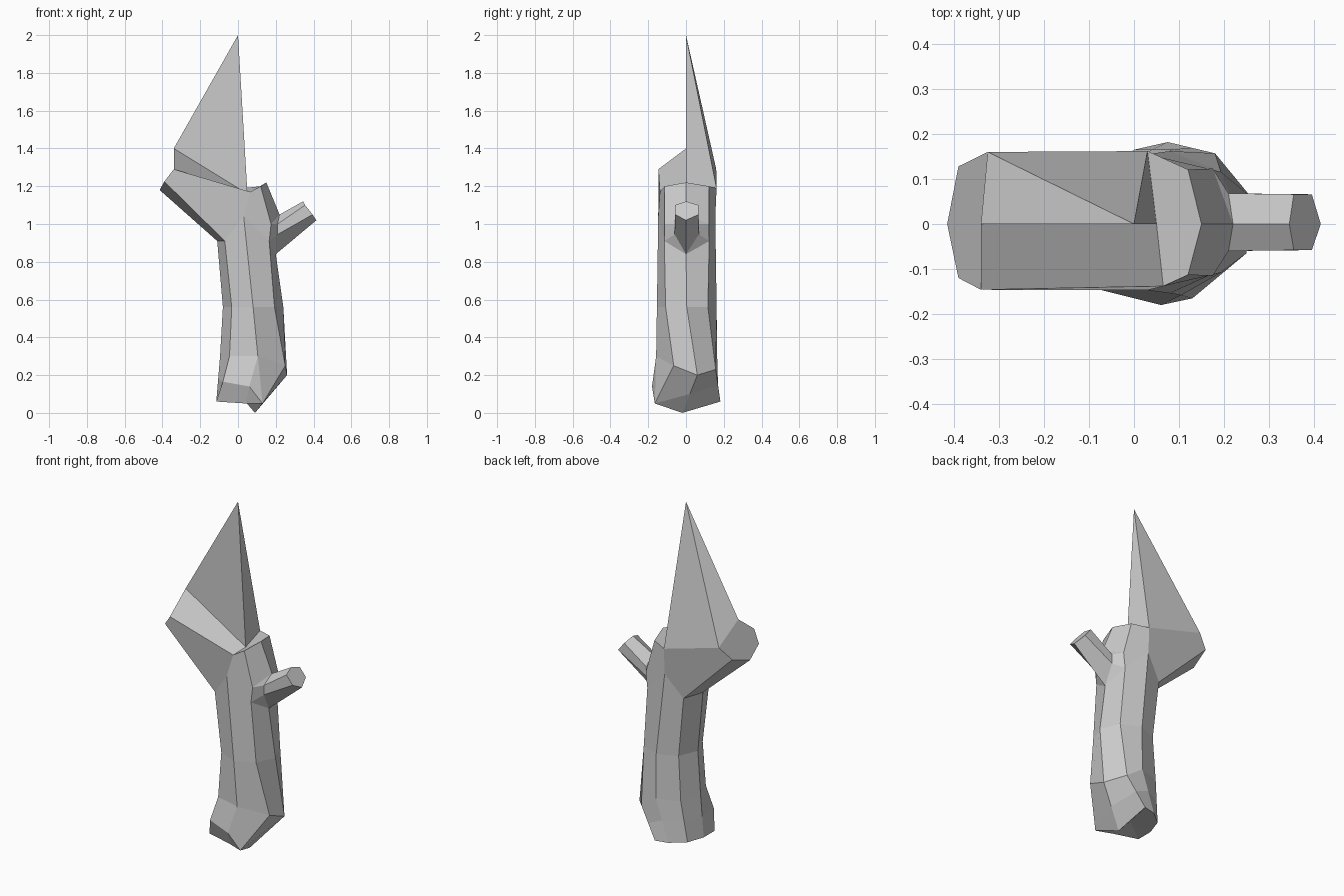
import bpy, bmesh, math

if "Cube" in bpy.data.objects:
    bpy.data.objects.remove(bpy.data.objects["Cube"])

bark = bpy.data.materials.new("grey_bark")
bark.diffuse_color = (0.6, 0.6, 0.6, 1)
bark.use_nodes = True
bark.node_tree.nodes["Principled BSDF"].inputs["Base Color"].default_value = bark.diffuse_color


def make_part(name, points, faces):
    """Build one flat-shaded part from named points and the faces joining them."""
    bm = bmesh.new()
    v = {k: bm.verts.new(co) for k, co in points.items()}
    for f in faces:
        bm.faces.new([v[k] for k in f])
    bmesh.ops.remove_doubles(bm, verts=bm.verts[:], dist=0.0005)
    bmesh.ops.recalc_face_normals(bm, faces=bm.faces[:])
    mesh = bpy.data.meshes.new(name)
    bm.to_mesh(mesh)
    bm.free()
    mesh.materials.append(bark)
    bpy.context.collection.objects.link(bpy.data.objects.new(name, mesh))


def mirrored(faces):
    """Add the back copy of each front face (capital names are front points)."""
    out = []
    for f in faces:
        names = f.split()
        out.append(names)
        out.append([n.replace("front", "back") for n in reversed(names)])
    return out


def with_back(points, shift=0.008):
    back = {k.replace("front", "back"): (x, -y + shift, z)
            for k, (x, y, z) in points.items() if "front" in k}
    return {**points, **back}


# Fork: shared collar where the trunk splits
collar = with_back({
    "left": (-.11, 0, .91), "front_left": (-.07, -.115, .91),
    "front": (.03, -.147, 1.04), "front_right": (.165, -.115, .91),
    "right": (.20, 0, .84)})
# Collar of the small side branch
socket = with_back({
    "top": (.22, 0, 1.05), "front_up": (.21, -.06, 1.0),
    "front_low": (.21, -.06, .945), "right": (.20, 0, .84)})

# Trunk: eight-sided rings, counter-clockwise from +x, bottom to top
roots = [(.09, -.02, 0), (.075, .182, .06), (0, .165, .06), (-.08, .10, .06),
         (-.115, 0, .06), (-.115, -.10, .06), (.04, -.13, .05), (.13, -.165, .05)]
knee = [(.26, .06, .20), (.18, .157, .23), (.08, .165, .30), (-.05, .12, .30),
        (-.095, 0, .30), (-.045, -.12, .30), (.105, -.158, .30), (.25, -.065, .25)]
flare = [tuple((a + b) / 2 for a, b in zip(p, q)) for p, q in zip(roots, knee)]
flare[5:8] = [(-.08, -.145, .165), (.06, -.18, .14), roots[7]]
waist = [(.08 + .16 * math.cos(i * math.pi / 4),
          .004 + .158 * math.sin(i * math.pi / 4), .56) for i in range(8)]
head = [collar[k] for k in ("right", "back_right", "back", "back_left", "left",
                            "front_left", "front", "front_right")]
rings = [roots, flare, knee, waist, head]
pts = {(r, i): p for r, ring in enumerate(rings) for i, p in enumerate(ring)}
pts["base"] = (.03, 0, .07)
fcs = [[(r, i), (r, (i + 1) % 8), (r + 1, (i + 1) % 8), (r + 1, i)]
       for r in range(4) for i in range(8) if (r, i) not in ((0, 7), (0, 6), (1, 6))]
fcs += [[(0, 7), (0, 0), (1, 0)], [(0, 6), (0, 7), (1, 6)],
        [(2, 6), (2, 7), (0, 7)], [(2, 6), (0, 7), (1, 6)]]
# Join the flattened root corner to the faces beside it
fcs = [[(0, 7) if k == (1, 7) else k for k in f] for f in fcs]
fcs += [["base", (0, (i + 1) % 8), (0, i)] for i in range(8)]
pts.pop((1, 7))
make_part("trunk", pts, fcs)

# Fork: broken limb to the left, splintered spike and short stub on top
fork = {**collar, **{k: p for k, p in socket.items() if k != "right"}}
fork.update(with_back({
    "end_top": (-.34, 0, 1.40), "end_front": (-.34, -.146, 1.29),
    "end_front_low": (-.39, -.12, 1.225), "end_low": (-.415, 0, 1.18),
    "stub_front": (.065, -.138, 1.17), "stub_front_right": (.12, -.113, 1.20),
    "stub_right": (.15, 0, 1.22), "notch_front": (.175, -.115, 1.0),
    "stub_mid": (.05, 0, 1.16), "tip": (0, 0, 2)}))
fork["end_back"] = (-.325, .16, 1.29)
fork["stub_back"] = (.03, .162, 1.19)
fork_faces = mirrored([
    "left front_left end_front_low end_low",
    "front_left front stub_front end_front end_front_low",
    "front front_right notch_front stub_front_right stub_front",
    "notch_front top stub_right stub_front_right",
    "notch_front front_right front_low front_up",
    "notch_front front_up top",
    "front_right right front_low"])
fork_faces += [f.split() for f in (
    "end_top end_front end_front_low end_low end_back_low end_back",
    "end_front stub_front stub_mid end_top",
    "end_top stub_mid tip",
    "stub_mid stub_back tip",
    "end_back tip stub_back",
    "end_back end_top tip",
    "stub_mid stub_front stub_front_right stub_right",
    "stub_mid stub_right stub_back_right stub_back")]
make_part("fork_and_spike", fork, fork_faces)

# Side branch: six-sided twig with a slanted end
order = ("top", "front_up", "front_low", "right", "back_low", "back_up")
end = with_back({
    "top": (.345, 0, 1.12), "front_up": (.355, -.058, 1.10),
    "front_low": (.395, -.058, 1.05), "right": (.415, 0, 1.02)})
pts = {("base", k): socket[k] for k in order}
pts.update({("end", k): end[k] for k in order})
fcs = [[("base", a), ("base", b), ("end", b), ("end", a)]
       for a, b in zip(order, order[1:] + order[:1])]
fcs.append([("end", k) for k in order])
make_part("side_branch", pts, fcs)
